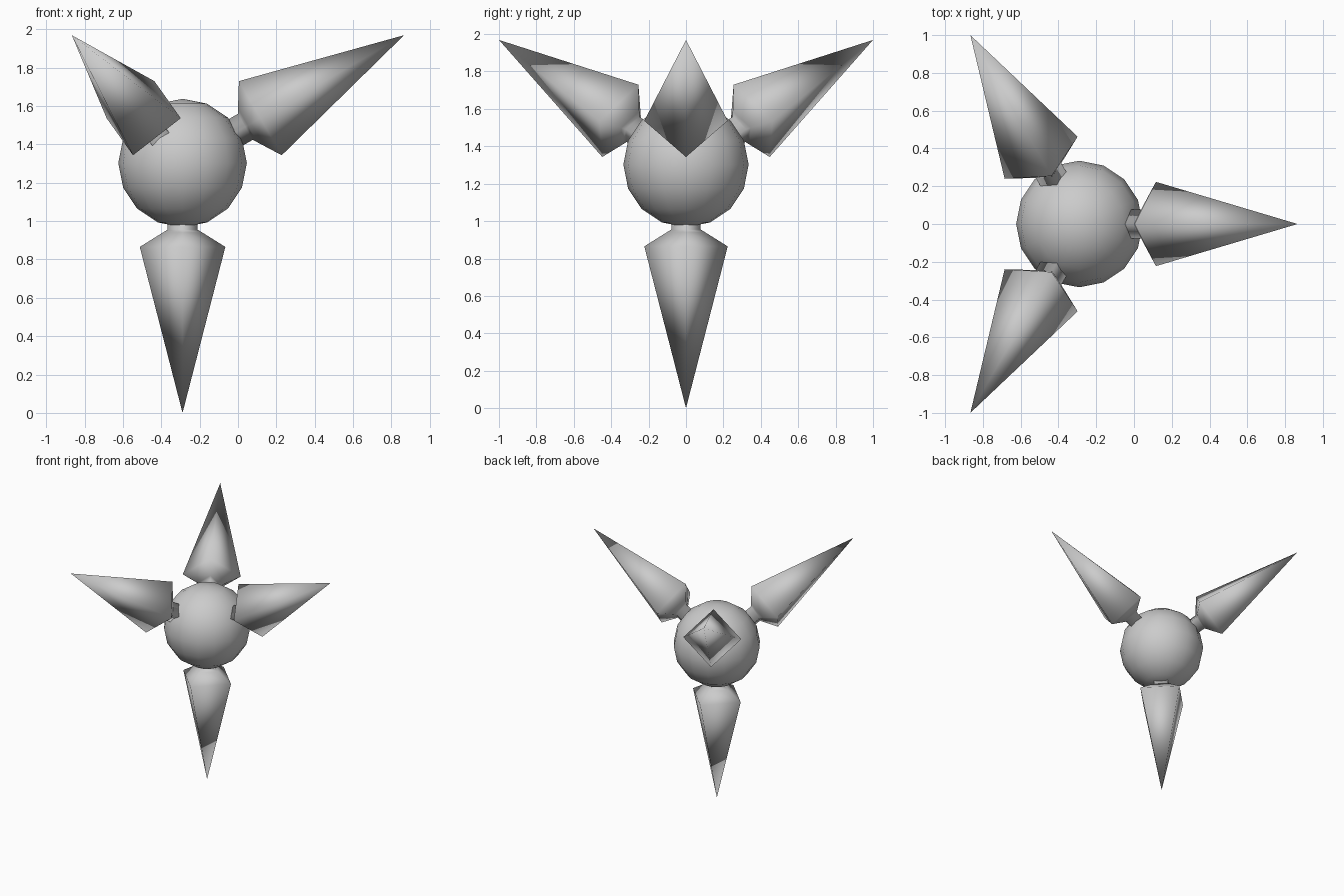
import bpy, bmesh
from math import radians, cos, sin, pi
from mathutils import Vector

if "Cube" in bpy.data.objects:
    bpy.data.objects.remove(bpy.data.objects["Cube"])

CENTRE = Vector((-0.289, 0, 1.302))

# spike profile: (distance back from the tip, radius)
PROFILE = [(0.865, 0.223), (0.94, 0.103), (0.955, 0.078), (1.06, 0.078)]


def finish(bm, name, location):
    bmesh.ops.recalc_face_normals(bm, faces=bm.faces)
    for f in bm.faces:
        f.smooth = True
    mesh = bpy.data.meshes.new(name)
    bm.to_mesh(mesh)
    bm.free()
    obj = bpy.data.objects.new(name, mesh)
    obj.location = location
    bpy.context.collection.objects.link(obj)
    return obj


def spike(name, direction, reach):
    """Four-sided spike on a short neck, tip at `reach` from the ball centre."""
    bm = bmesh.new()
    tip = bm.verts.new((0, 0, 0))
    rings = [[bm.verts.new((r * cos(k * pi / 2), r * sin(k * pi / 2), -t))
              for k in range(4)] for t, r in PROFILE]
    for k in range(4):
        n = (k + 1) % 4
        bm.faces.new((tip, rings[0][k], rings[0][n]))
        for a, b in zip(rings, rings[1:]):
            bm.faces.new((a[k], b[k], b[n], a[n]))
    bm.faces.new(rings[-1])
    obj = finish(bm, name, CENTRE + direction * reach)
    # point local +z outwards, keeping one corner upright
    side = Vector((-direction.y, direction.x, 0))
    side = side.normalized() if side.length > 1e-4 else Vector((0, 1, 0))
    rot = obj.matrix_world.to_3x3()
    rot.col[0] = side.cross(direction)
    rot.col[1] = side
    rot.col[2] = direction
    obj.rotation_euler = rot.to_euler()


# central ball
bm = bmesh.new()
bmesh.ops.create_uvsphere(bm, u_segments=16, v_segments=8, radius=0.335)
finish(bm, "ball", CENTRE)

# bottom spike
spike("bottom_spike", Vector((0, 0, -1)), 1.302)

# three upper spikes, raised 30 degrees
for i, name in enumerate(("right_spike", "back_left_spike", "front_left_spike")):
    a, up = radians(120 * i), radians(30)
    spike(name, Vector((cos(a) * cos(up), sin(a) * cos(up), sin(up))), 1.333)
